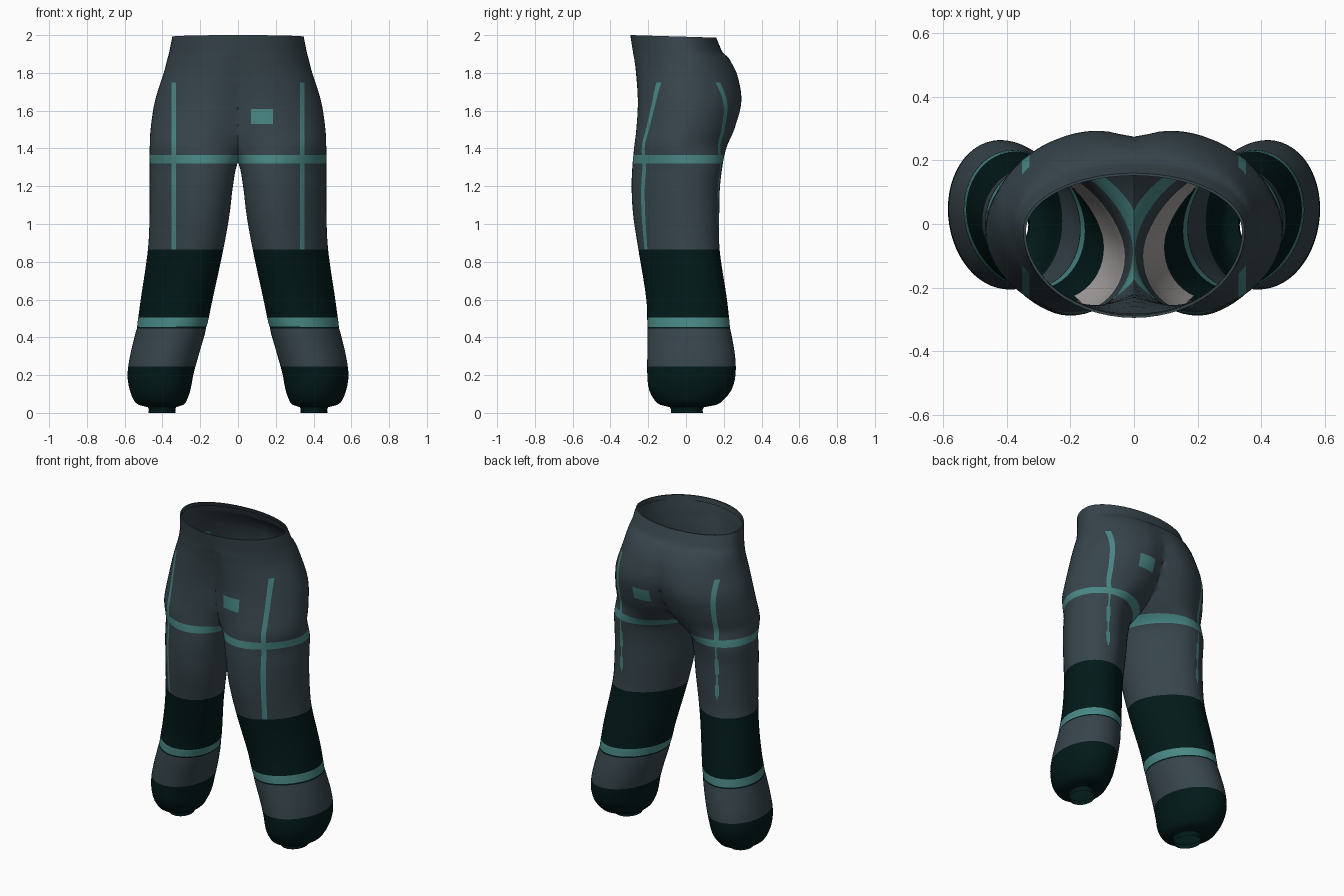
import bpy, bmesh, math

cube = bpy.data.objects.get("Cube")
if cube:
    bpy.data.objects.remove(cube, do_unlink=True)


def material(name, rgb):
    m = bpy.data.materials.new(name)
    m.use_nodes = True
    m.diffuse_color = (*rgb, 1)
    m.node_tree.nodes["Principled BSDF"].inputs["Base Color"].default_value = (*rgb, 1)
    return m


slate = material("slate cloth", (0.038, 0.059, 0.072))
teal = material("teal stripe", (0.066, 0.245, 0.235))
green = material("dark green cloth", (0.0007, 0.0098, 0.0098))
grey = material("pale lining", (0.42, 0.4, 0.39))
SLATE, TEAL, GREEN = range(3)

# Left leg and hip sections: height, inner x, outer x, front y, back y
SECTIONS = [
    (0, .33, .475, -.08, .09), (.03, .328, .477, -.085, .095),
    (.042, .29, .525, -.135, .16), (.065, .272, .55, -.165, .195),
    (.12, .252, .573, -.195, .24), (.2, .237, .585, -.205, .262),
    (.3, .21, .572, -.205, .26), (.45, .167, .537, -.205, .235),
    (.6, .135, .515, -.21, .217), (.865, .078, .477, -.252, .178),
    (1.05, .045, .468, -.28, .176), (1.2, .027, .468, -.288, .18),
    (1.32, .003, .468, -.283, .195), (1.37, -.035, .468, -.278, .205),
    (1.42, -.08, .467, -.273, .22),
    (1.5, -.135, .463, -.263, .255), (1.65, -.2, .44, -.255, .293),
    (1.8, -.25, .393, -.265, .268), (1.88, -.295, .372, -.277, .225),
    (1.905, -.315, .365, -.28, .197), (1.95, -.335, .357, -.287, .178),
    (2.0, -.348, .348, -.295, .16),
]
SIDES = 56


def section_at(z):
    """Smoothly blend the sections at height z."""
    last = len(SECTIONS) - 1
    i = max(k for k in range(last) if SECTIONS[k][0] <= z + 1e-6)
    a, b = SECTIONS[i], SECTIONS[i + 1]
    p, q = SECTIONS[max(i - 1, 0)], SECTIONS[min(i + 2, last)]
    h = b[0] - a[0]
    t = (z - a[0]) / h
    out = []
    for k in range(1, 5):
        ma = (b[k] - p[k]) / (b[0] - p[0]) * h
        mb = (q[k] - a[k]) / (q[0] - a[0]) * h
        out.append(a[k] * (1 + 2 * t) * (1 - t) ** 2 + ma * t * (1 - t) ** 2
                   + b[k] * t * t * (3 - 2 * t) + mb * t * t * (t - 1))
    return out


def ramp(z, start, end):
    t = min(1, max(0, (z - start) / (end - start)))
    return t * t * (3 - 2 * t)


def signed_power(v, p):
    return math.copysign(abs(v) ** p, v)


def add_ring(bm, z, inset=0.0):
    x0, x1, y0, y1 = section_at(z)
    power = 1 + .08 * ramp(z, .3, .8) - .08 * ramp(z, 1.8, 2)
    # Thighs are skewed towards the outer back, the waist is widest behind its middle
    skew = (.08 + .16 * ramp(z, .2, .8)) * (1 - ramp(z, 1.28, 1.44))
    mid = (y0 + y1) / 2 + .045 * ramp(z, 1.7, 1.95)
    ring = []
    for i in range(SIDES):
        a = math.tau * i / SIDES
        c = signed_power(math.cos(a), power)
        s = signed_power(math.sin(a + skew), power)
        x = (x0 + x1) / 2 + ((x1 - x0) / 2 - inset) * c
        y = mid + ((y1 - mid if s > 0 else mid - y0) - inset) * s
        dip = .03 * (y + .29) * max(0, (z - 1.9) / .1)
        ring.append(bm.verts.new((x, y, z - dip)))
    return ring


def cut(bm, co, no, clear=False):
    geom = bm.verts[:] + bm.edges[:] + bm.faces[:]
    bmesh.ops.bisect_plane(bm, geom=geom, dist=1e-5, plane_co=co, plane_no=no,
                           clear_inner=clear)


def finish(bm, name, mats):
    me = bpy.data.meshes.new(name)
    bm.to_mesh(me)
    for m in mats:
        me.materials.append(m)
    ob = bpy.data.objects.new(name, me)
    bpy.context.collection.objects.link(ob)
    bpy.ops.object.select_all(action='DESELECT')
    ob.select_set(True)
    bpy.context.view_layer.objects.active = ob
    bpy.ops.object.shade_smooth_by_angle(angle=math.radians(50))


# Trousers: loft one half from open ankle to waist, with a hem turned inward
bm = bmesh.new()
heights = []
for a, b in zip(SECTIONS, SECTIONS[1:]):
    steps = max(2, round((b[0] - a[0]) / .03))
    heights += [a[0] + (b[0] - a[0]) * k / steps for k in range(steps)]
rings = [add_ring(bm, z) for z in heights + [2.0]]
rings += [add_ring(bm, z, .008) for z in (2.0, 1.97)]
for lo, hi in zip(rings, rings[1:]):
    for i in range(SIDES):
        j = (i + 1) % SIDES
        bm.faces.new((lo[i], lo[j], hi[j], hi[i]))

# Trim at the middle and mirror
cut(bm, (0, 0, 0), (1, 0, 0), clear=True)
bmesh.ops.mirror(bm, geom=bm.verts[:] + bm.edges[:] + bm.faces[:],
                 axis='X', merge_dist=1e-4)
bmesh.ops.recalc_face_normals(bm, faces=bm.faces[:])
outer = max(bm.faces, key=lambda f: f.calc_center_median().x)
if outer.normal.x < 0:
    bmesh.ops.reverse_faces(bm, faces=bm.faces[:])

# Soften the centre seam
seam = [v for v in bm.verts if abs(v.co.x) < .07 and 1.36 < v.co.z < 1.88]
for _ in range(5):
    bmesh.ops.smooth_vert(bm, verts=seam, factor=.5, use_axis_y=True)

# Cut the borders of bands, side stripes and the hip patch
for z in (.245, .447, .456, .505, .865, .98, 1.0, 1.07, 1.14, 1.24,
          1.32, 1.365, 1.53, 1.61, 1.75):
    cut(bm, (0, 0, z), (0, 0, 1))
for x in (.328, .335, .345, .352):
    for s in (-1, 1):
        cut(bm, (s * x, 0, 0), (1, 0, 0))
for x in (.07, .185):
    cut(bm, (x, 0, 0), (1, 0, 0))


def colour_at(c):
    x, y, z = c
    if z < .245 or .447 < z < .456 or .505 < z < .865:
        return GREEN
    if .456 < z < .505 or 1.32 < z < 1.365:
        return TEAL
    if .865 < z < 1.75:
        # Side stripes, thin and broken at the back of the thigh
        wide = y < 0 or z > 1.32 or 1.14 < z < 1.24 or 1.0 < z < 1.07
        if wide and .328 < abs(x) < .352:
            return TEAL
        if z > .98 and .335 < abs(x) < .345:
            return TEAL
    if .07 < x < .185 and 1.53 < z < 1.61:
        return TEAL
    return SLATE


for f in bm.faces:
    f.material_index = colour_at(f.calc_center_median())

# Narrow fold under the shin stripe
bm.normal_update()
for v in bm.verts:
    if .446 < v.co.z < .457:
        v.co -= v.normal * .002

# Pale lining inside the inner thighs
lining = bmesh.new()
for f in bm.faces:
    c = f.calc_center_median()
    if .8 < c.z < 1.24 and f.normal.x * math.copysign(1, c.x) < -.4:
        lining.faces.new([lining.verts.new(v.co - v.normal * .006) for v in f.verts])
bmesh.ops.remove_doubles(lining, verts=lining.verts[:], dist=1e-4)
finish(bm, "trousers", [slate, teal, green])
finish(lining, "thigh_lining", [grey])
